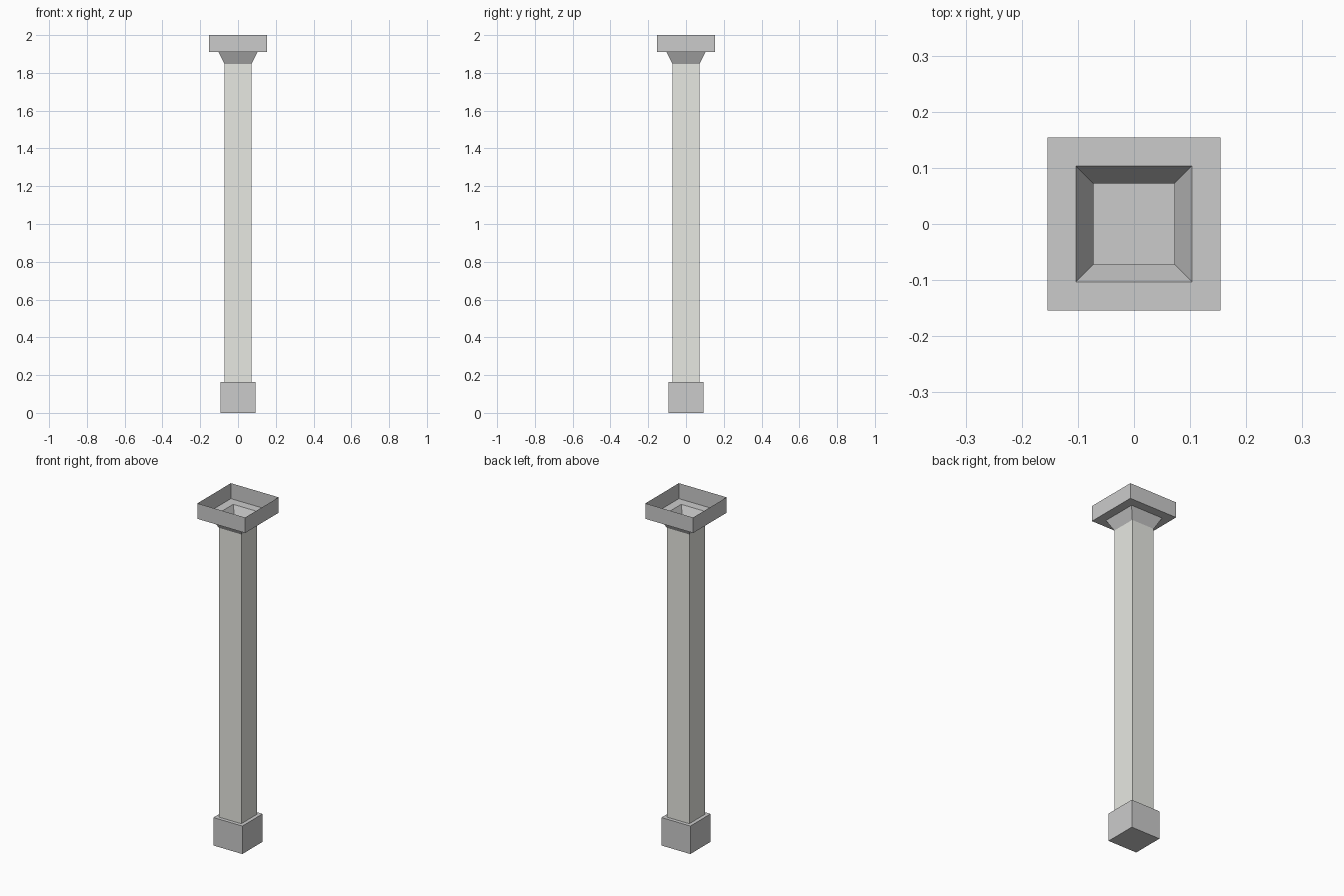
import bpy, bmesh

if "Cube" in bpy.data.objects:
    bpy.data.objects.remove(bpy.data.objects["Cube"])


def square_tube(name, profile, close_bottom=False, color=None):
    """Sweep a (half_width, z) profile around a square; the top stays open."""
    bm = bmesh.new()
    rings = [[bm.verts.new((sx * h, sy * h, z))
              for sx, sy in ((-1, -1), (1, -1), (1, 1), (-1, 1))]
             for h, z in profile]
    for low, high in zip(rings, rings[1:]):
        for i in range(4):
            j = (i + 1) % 4
            bm.faces.new((low[i], low[j], high[j], high[i]))
    if close_bottom:
        bm.faces.new(rings[0][::-1])
    mesh = bpy.data.meshes.new(name)
    bm.to_mesh(mesh)
    bm.free()
    obj = bpy.data.objects.new(name, mesh)
    bpy.context.collection.objects.link(obj)
    if color:
        mat = bpy.data.materials.new(name + "_stone")
        mat.diffuse_color = color
        mat.use_nodes = True
        mat.node_tree.nodes["Principled BSDF"].inputs["Base Color"].default_value = mat.diffuse_color
        mesh.materials.append(mat)
    return obj


SHAFT = 0.072
BASE_TOP, SHAFT_TOP, SLAB_BOTTOM = 0.163, 1.848, 1.91

# Plinth: closed underneath, with a ledge running in to the shaft
square_tube("base", [(0.093, 0), (0.093, BASE_TOP), (SHAFT, BASE_TOP)], close_bottom=True)

# Hollow shaft in a pale greenish stone
square_tube("shaft", [(SHAFT, BASE_TOP), (SHAFT, SHAFT_TOP)], color=(0.8, 0.81, 0.76, 1))

# Capital: flared neck, slab underside and open-topped slab walls
square_tube("capital", [(SHAFT, SHAFT_TOP), (0.103, SLAB_BOTTOM),
                        (0.154, SLAB_BOTTOM), (0.154, 2.0)])
